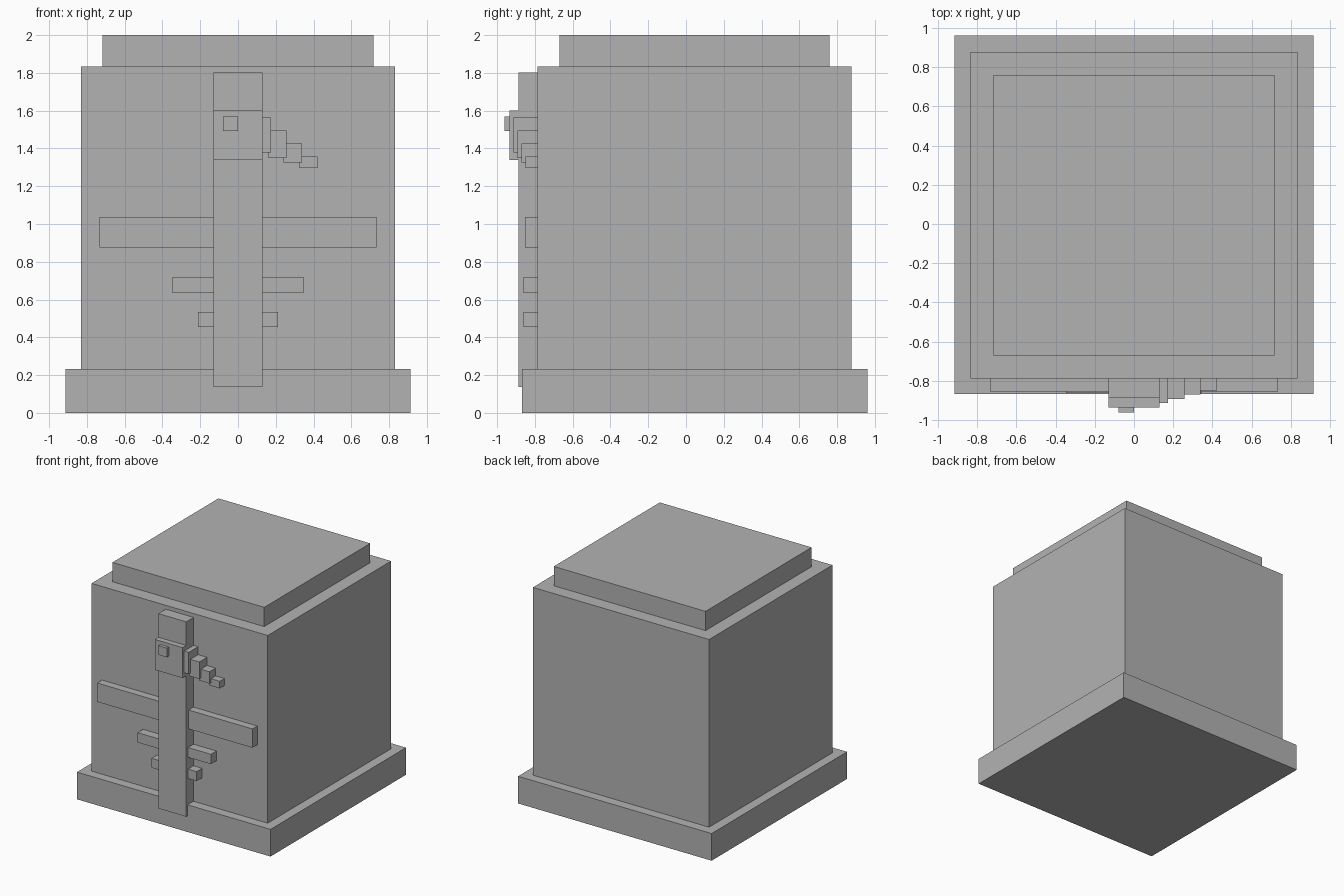
import bpy
import bmesh
from mathutils import Vector

if "Cube" in bpy.data.objects:
    bpy.data.objects.remove(bpy.data.objects["Cube"])

grey = bpy.data.materials.new("stone_grey")
grey.diffuse_color = (0.45, 0.45, 0.45, 1)
grey.use_nodes = True
grey.node_tree.nodes["Principled BSDF"].inputs["Base Color"].default_value = grey.diffuse_color


def box(name, x, y, z):
    """Axis-aligned box from (min, max) ranges."""
    bm = bmesh.new()
    bmesh.ops.create_cube(bm, size=1)
    size = Vector((x[1] - x[0], y[1] - y[0], z[1] - z[0]))
    centre = Vector((x[0] + x[1], y[0] + y[1], z[0] + z[1])) / 2
    bmesh.ops.scale(bm, vec=size, verts=bm.verts)
    bmesh.ops.translate(bm, vec=centre, verts=bm.verts)
    mesh = bpy.data.meshes.new(name)
    bm.to_mesh(mesh)
    bm.free()
    mesh.materials.append(grey)
    obj = bpy.data.objects.new(name, mesh)
    bpy.context.collection.objects.link(obj)
    return obj


WALL = -0.787  # front face of the block

# Stepped pedestal
box("base_plinth", (-0.914, 0.914), (-0.867, 0.96), (0, 0.232))
box("main_block", (-0.832, 0.832), (WALL, 0.877), (0.232, 1.835))
box("top_slab", (-0.717, 0.717), (-0.67, 0.76), (1.835, 2.0))

# Relief on the front: central post with a head and eye
box("central_post", (-0.131, 0.131), (-0.886, WALL), (0.138, 1.802))
box("head", (-0.131, 0.131), (-0.934, WALL), (1.34, 1.6))
box("eye", (-0.08, 0.0), (-0.96, -0.934), (1.492, 1.57))

# Tapering beak, stepping down to the right
beak = [
    (0.08, 0.174, -0.913, 1.378, 1.563),
    (0.162, 0.258, -0.891, 1.35, 1.495),
    (0.242, 0.34, -0.87, 1.325, 1.425),
    (0.325, 0.422, -0.849, 1.297, 1.358),
]
for i, (x0, x1, front, z0, z1) in enumerate(beak):
    box(f"beak_step_{i + 1}", (x0, x1), (front, WALL), (z0, z1))

# Crossbars running through the post
bars = [
    ("wide", 0.733, -0.853, 0.875, 1.036),
    ("middle", 0.347, -0.861, 0.635, 0.719),
    ("short", 0.213, -0.861, 0.455, 0.535),
]
for label, half, front, z0, z1 in bars:
    box(f"{label}_crossbar", (-half, half), (front, WALL), (z0, z1))
